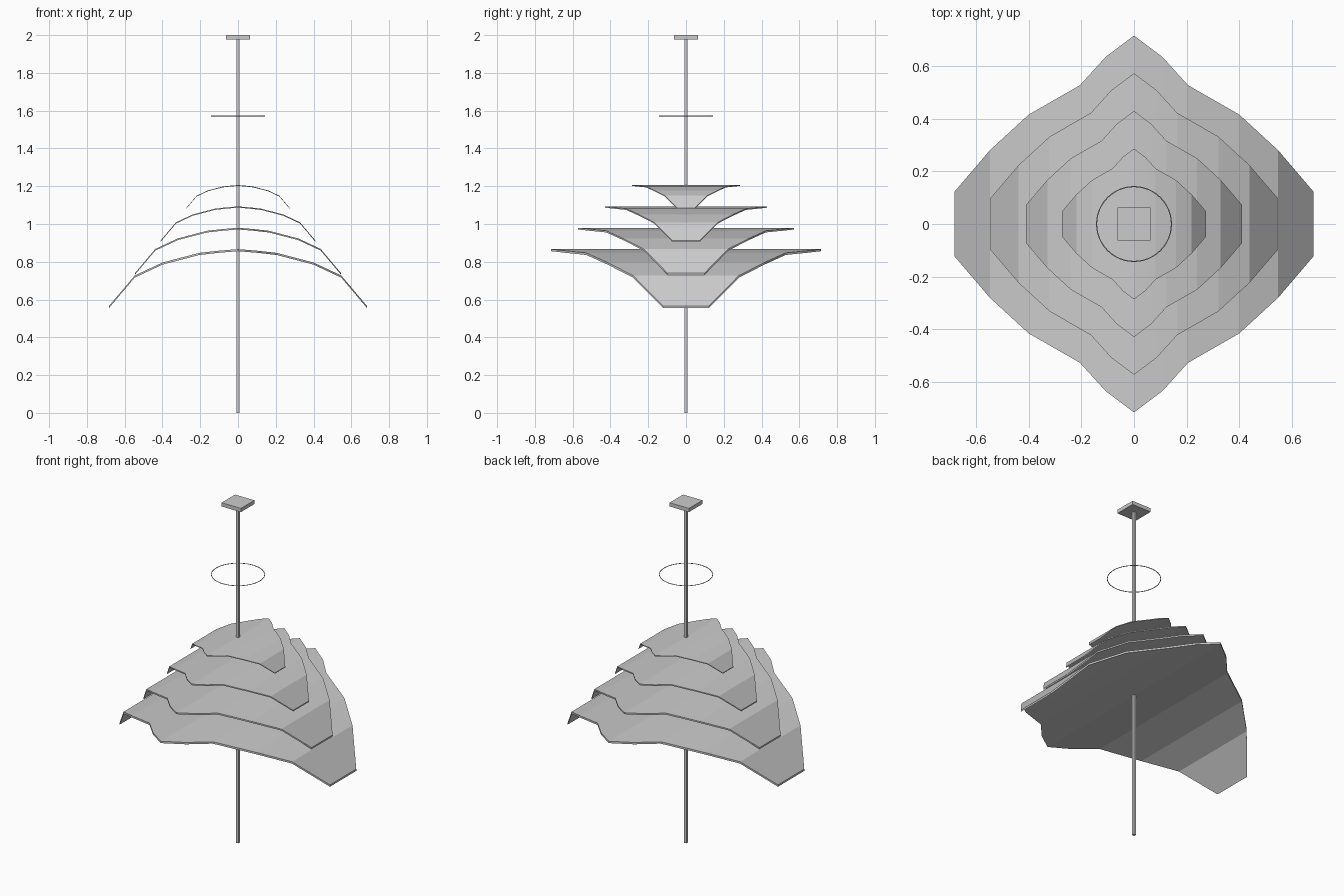
import bpy
import bmesh
from mathutils import Vector

cube = bpy.data.objects.get("Cube")
if cube:
    bpy.data.objects.remove(cube, do_unlink=True)

# Half outline of one canopy sheet: distance sideways, half depth, drop below the crown
PROFILE = [(0, 0.715, 0), (0.107, 0.635, 0.009), (0.205, 0.527, 0.02),
           (0.4, 0.415, 0.071), (0.547, 0.28, 0.14), (0.682, 0.122, 0.3)]
THICKNESS = 0.011


def add_object(name, bm):
    bmesh.ops.recalc_face_normals(bm, faces=bm.faces)
    mesh = bpy.data.meshes.new(name)
    bm.to_mesh(mesh)
    bm.free()
    obj = bpy.data.objects.new(name, mesh)
    bpy.context.collection.objects.link(obj)
    return obj


def add_box(name, width, bottom, top):
    bm = bmesh.new()
    bmesh.ops.create_cube(bm, size=1)
    bmesh.ops.scale(bm, vec=(width, width, top - bottom), verts=bm.verts)
    bmesh.ops.translate(bm, vec=(0, 0, (top + bottom) / 2), verts=bm.verts)
    return add_object(name, bm)


def add_canopy(name, scale, crown):
    bm = bmesh.new()
    mirrored = [(-x, y, d) for x, y, d in reversed(PROFILE[1:])]
    rows = [[bm.verts.new((x, side * y, -d)) for side in (-1, 1)]
            for x, y, d in mirrored + PROFILE]
    for a, b in zip(rows, rows[1:]):
        bm.faces.new((a[0], b[0], b[1], a[1]))
    # Give the sheet its thickness straight down
    lower = bmesh.ops.extrude_face_region(bm, geom=bm.faces[:], use_keep_orig=True)
    verts = [g for g in lower["geom"] if isinstance(g, bmesh.types.BMVert)]
    bmesh.ops.translate(bm, vec=(0, 0, -THICKNESS), verts=verts)
    for v in bm.verts:
        v.co = v.co * scale + Vector((0, 0, crown))
    return add_object(name, bm)


# Central pole and square end cap
add_box("pole", 0.016, 0, 1.98)
add_box("top_cap", 0.125, 1.978, 2)

# Four stacked canopies, shrinking upwards
for i in range(4):
    add_canopy(f"canopy_{i + 1}", 1 - 0.2 * i, 0.867 + 0.113 * i)

# Thin floating ring
bpy.ops.mesh.primitive_torus_add(major_radius=0.142, minor_radius=0.002,
                                 major_segments=48, minor_segments=8,
                                 location=(0, 0, 1.572))
ring = bpy.context.object
ring.name = "ring"
bpy.ops.object.shade_smooth_by_angle()
